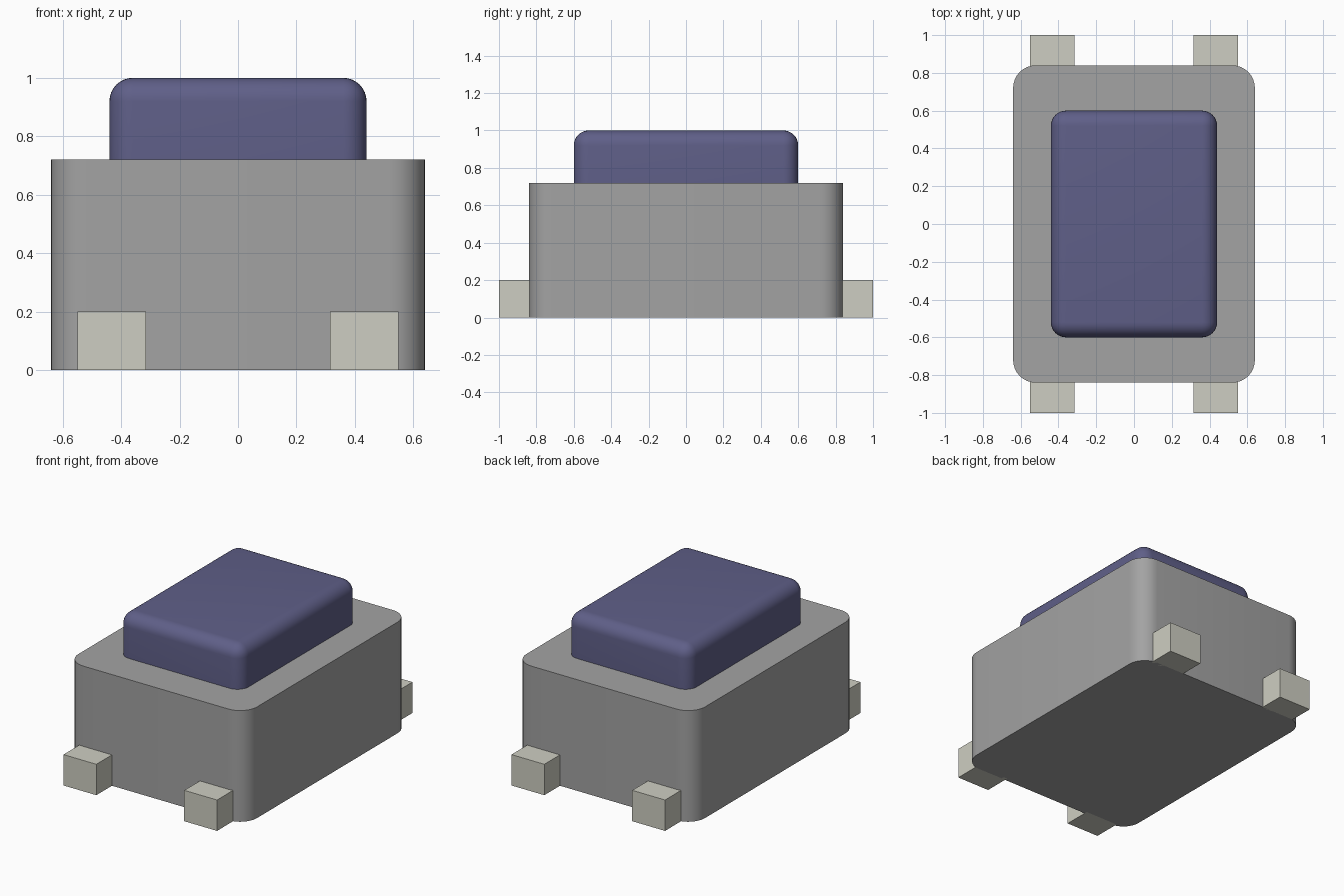
import bpy
import bmesh

if "Cube" in bpy.data.objects:
    bpy.data.objects.remove(bpy.data.objects["Cube"], do_unlink=True)


def material(name, rgb):
    """Flat material from 0-255 display values, stored as linear."""
    lin = [((c / 255 + 0.055) / 1.055) ** 2.4 for c in rgb] + [1.0]
    mat = bpy.data.materials.new(name)
    mat.use_nodes = True
    mat.diffuse_color = lin
    mat.node_tree.nodes["Principled BSDF"].inputs["Base Color"].default_value = lin
    return mat


def box(name, lo, hi, mat, radius=0.0, round_top=False):
    """Box between two corners, with rounded upright edges and optionally a rounded top."""
    bm = bmesh.new()
    bmesh.ops.create_cube(bm, size=1)
    for v in bm.verts:
        v.co = [lo[i] if v.co[i] < 0 else hi[i] for i in range(3)]
    if radius:
        edges = []
        for e in bm.edges:
            a, b = e.verts
            upright = abs(a.co.z - b.co.z) > 1e-5
            top = min(a.co.z, b.co.z) > hi[2] - 1e-5
            if upright or (top and round_top):
                edges.append(e)
        bmesh.ops.bevel(bm, geom=edges, offset=radius, offset_type='OFFSET',
                        segments=8, profile=0.5, affect='EDGES')
    bmesh.ops.recalc_face_normals(bm, faces=bm.faces)
    mesh = bpy.data.meshes.new(name)
    bm.to_mesh(mesh)
    bm.free()
    mesh.materials.append(mat)
    obj = bpy.data.objects.new(name, mesh)
    bpy.context.collection.objects.link(obj)
    if radius:
        bpy.ops.object.select_all(action='DESELECT')
        obj.select_set(True)
        bpy.context.view_layer.objects.active = obj
        bpy.ops.object.shade_smooth_by_angle(angle=0.6)
    return obj


grey = material("body grey", (163, 163, 163))
blue = material("button blue", (95, 95, 136))
metal = material("terminal metal", (206, 206, 194))

# Housing and push button
box("housing", (-0.64, -0.84, 0), (0.64, 0.84, 0.72), grey, 0.12)
box("button", (-0.44, -0.60, 0.70), (0.44, 0.60, 1.0), blue, 0.08, round_top=True)

# Four terminals, two at each end
for x_name, sx in (("left", 1), ("right", -1)):
    for y_name, sy in (("front", -1), ("back", 1)):
        xs = sorted((sx * 0.315, sx * 0.55))
        ys = sorted((sy * 0.82, sy * 1.0))
        box(f"{y_name}_{x_name}_terminal", (xs[0], ys[0], 0), (xs[1], ys[1], 0.2), metal)
